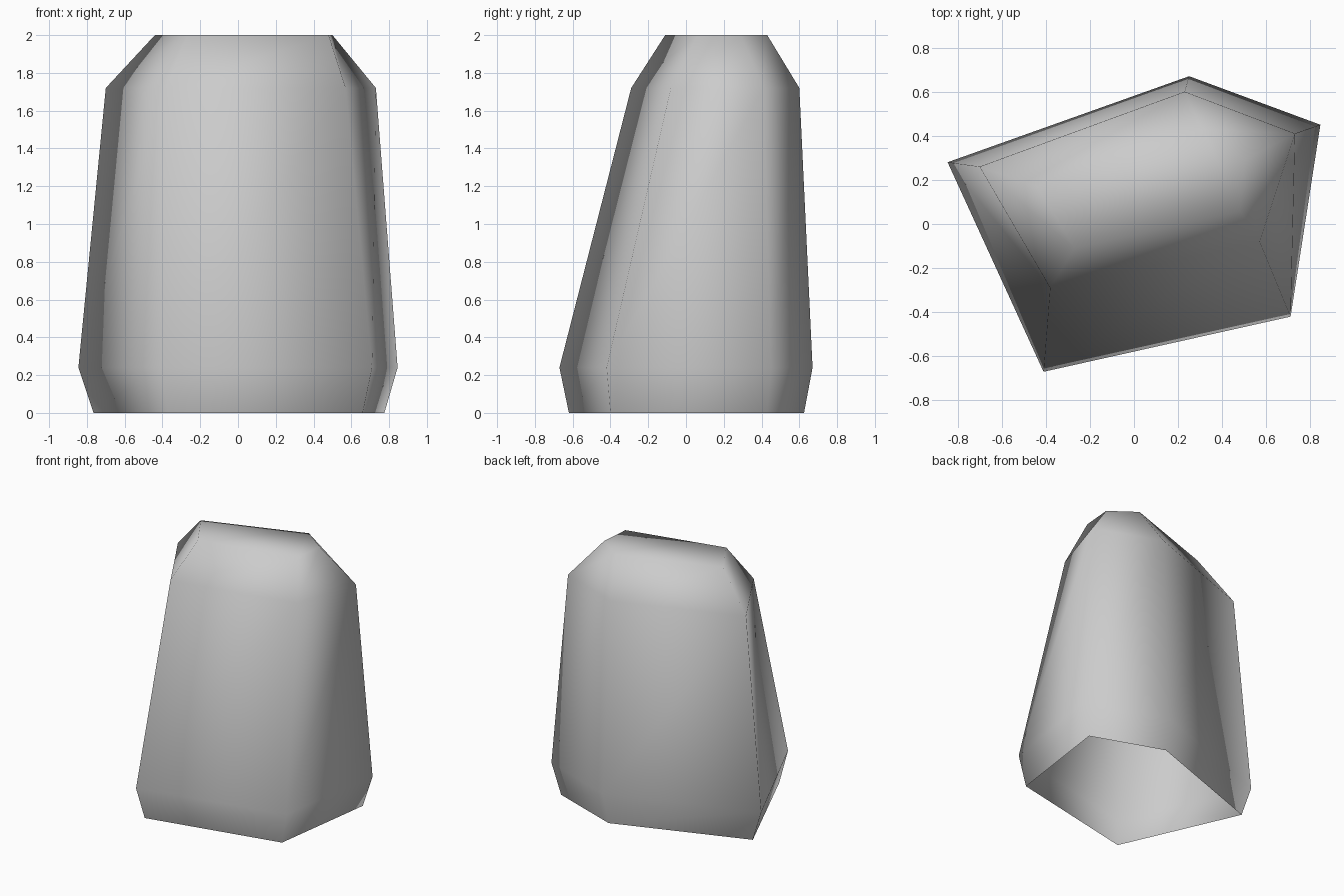
import bpy, bmesh

cube = bpy.data.objects.get("Cube")
if cube:
    bpy.data.objects.remove(cube, do_unlink=True)

# Plain grey stone
stone = bpy.data.materials.new("grey stone")
stone.use_nodes = True
colour = (0.6, 0.6, 0.6, 1)
stone.diffuse_color = colour
stone.node_tree.nodes["Principled BSDF"].inputs["Base Color"].default_value = colour

# Five-sided cross-sections: foot, widest, shoulder, top
sections = {
    0.0: [(-.37, -.62), (.66, -.40), (.775, .43), (.23, .625), (-.765, .27)],
    0.24: [(-.41, -.67), (.71, -.42), (.845, .45), (.25, .67), (-.845, .28)],
    1.72: [(-.38, -.29), (.57, -.08), (.73, .41), (.23, .60), (-.70, .26)],
    2.0: [(-.27, -.11), (.48, .06), (.50, .29), (.31, .43), (-.44, .17)],
}

# Bridge neighbouring sections, cap the top, leave the underside open
bm = bmesh.new()
rings = [[bm.verts.new((x, y, z)) for x, y in ring] for z, ring in sections.items()]
for low, high in zip(rings, rings[1:]):
    for i in range(len(low)):
        j = (i + 1) % len(low)
        bm.faces.new((low[i], low[j], high[j], high[i]))
bm.faces.new(rings[-1])
for face in bm.faces:
    face.smooth = True

mesh = bpy.data.meshes.new("rock_pillar")
bm.to_mesh(mesh)
bm.free()
mesh.materials.append(stone)
rock = bpy.data.objects.new("rock_pillar", mesh)
bpy.context.scene.collection.objects.link(rock)
